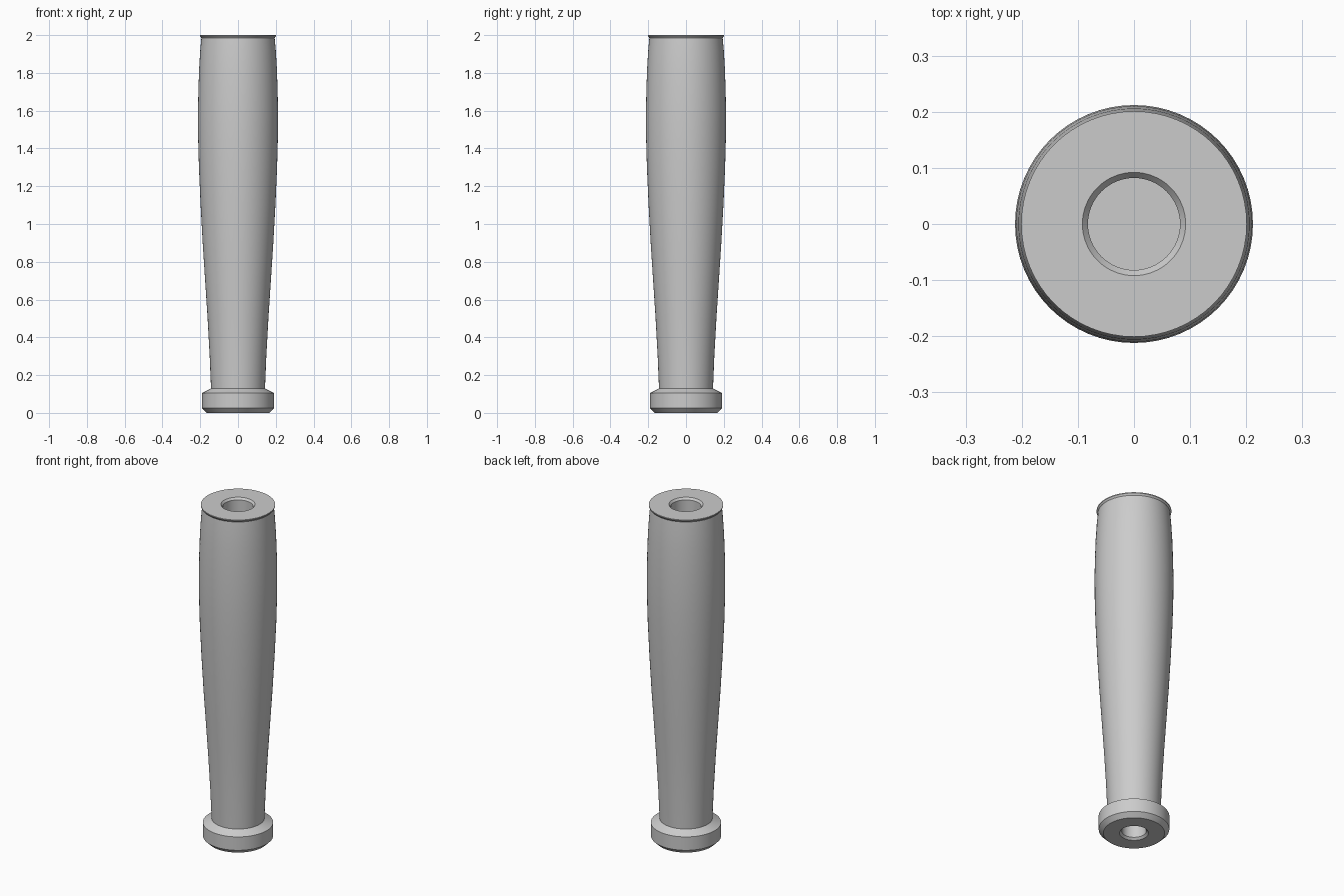
import bpy
import math

cube = bpy.data.objects.get("Cube")
if cube:
    bpy.data.objects.remove(cube, do_unlink=True)

grey = bpy.data.materials.new("plain grey")
grey.use_nodes = True
grey.diffuse_color = (0.6, 0.6, 0.6, 1)
grey.node_tree.nodes["Principled BSDF"].inputs["Base Color"].default_value = (0.6, 0.6, 0.6, 1)

SIDES = 64


def lathe(name, profile):
    """Spin a (radius, height) profile about z; radius 0 closes at the axis."""
    verts, rings, faces = [], [], []
    for r, z in profile:
        count = SIDES if r else 1
        rings.append([len(verts) + i for i in range(count)])
        for i in range(count):
            a = math.tau * i / SIDES
            verts.append((r * math.cos(a), r * math.sin(a), z))
    for low, high in zip(rings, rings[1:]):
        for i in range(SIDES):
            j = (i + 1) % SIDES
            if len(low) == 1:
                faces.append((low[0], high[j], high[i]))
            elif len(high) == 1:
                faces.append((low[i], low[j], high[0]))
            else:
                faces.append((low[i], low[j], high[j], high[i]))
    mesh = bpy.data.meshes.new(name)
    mesh.from_pydata(verts, [], faces)
    mesh.materials.append(grey)
    obj = bpy.data.objects.new(name, mesh)
    bpy.context.collection.objects.link(obj)
    bpy.ops.object.select_all(action="DESELECT")
    obj.select_set(True)
    bpy.context.view_layer.objects.active = obj
    bpy.ops.object.shade_smooth_by_angle(angle=math.radians(25))
    return obj


# Blind lower bore and chamfered collar
bottom = [(0, 0.3), (0.066, 0.3), (0.066, 0.012), (0.078, 0),
          (0.165, 0), (0.19, 0.025), (0.19, 0.105), (0.15, 0.125)]
# Swelling grip
grip = [(0.143, 0.13), (0.15, 0.3), (0.161, 0.5), (0.174, 0.7), (0.187, 0.9),
        (0.198, 1.1), (0.207, 1.3), (0.211, 1.45), (0.212, 1.58),
        (0.21, 1.7), (0.206, 1.82), (0.2, 1.92), (0.194, 1.985)]
# Thin top lip and blind upper bore
top = [(0.201, 1.995), (0.201, 2), (0.092, 2), (0.082, 1.988), (0.082, 1.5), (0, 1.5)]

lathe("handle", bottom + grip + top)
